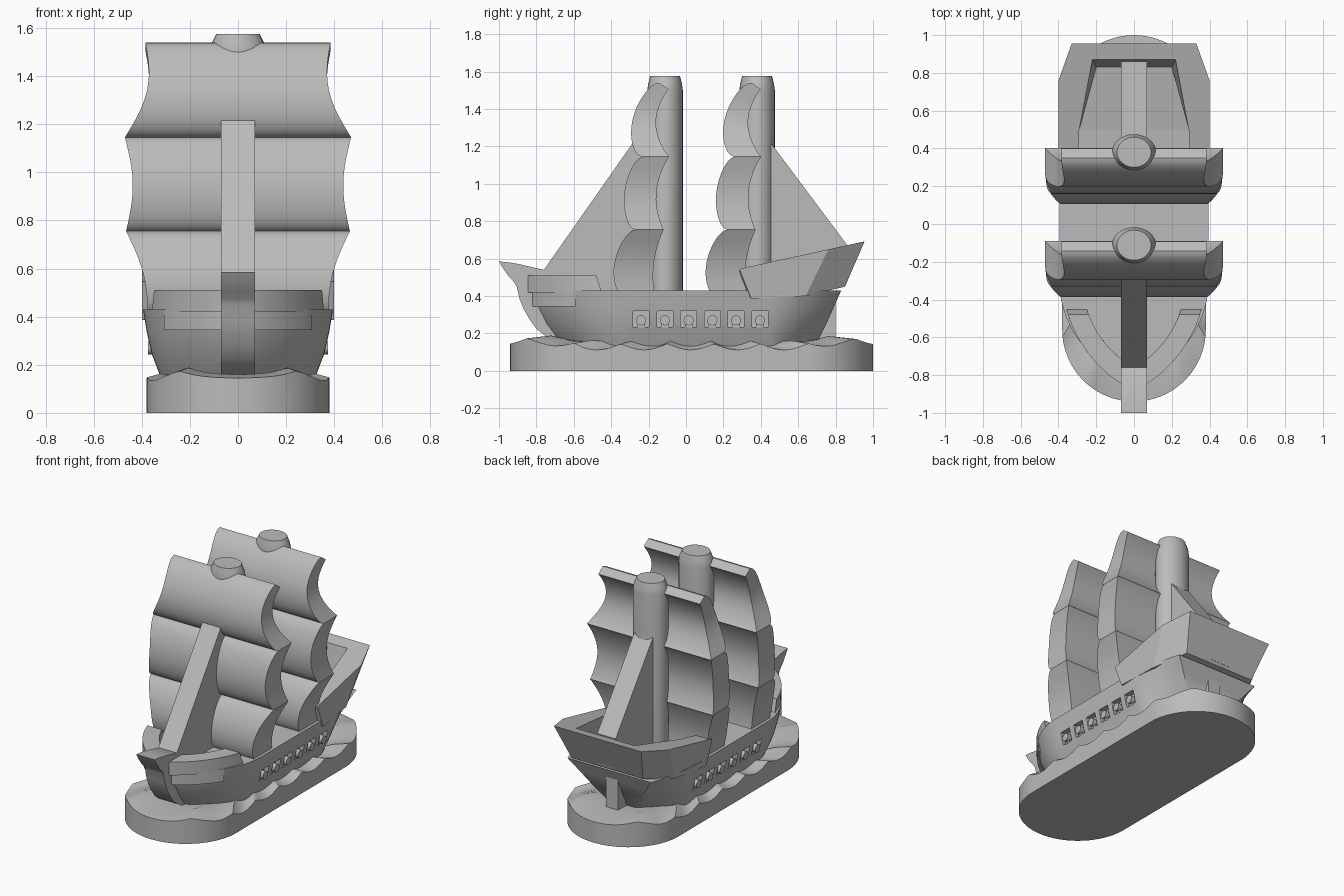
import bpy, bmesh, math
from mathutils import Vector

cube = bpy.data.objects.get("Cube")
if cube:
    bpy.data.objects.remove(cube, do_unlink=True)

GREY = (0.5, 0.5, 0.5, 1.0)
grey = bpy.data.materials.new("plain grey")
grey.use_nodes = True
grey.diffuse_color = GREY
grey.node_tree.nodes["Principled BSDF"].inputs["Base Color"].default_value = GREY


def finish(name, bm, smooth=None):
    """Turn a bmesh into a named grey object, optionally smooth below an angle."""
    bmesh.ops.recalc_face_normals(bm, faces=bm.faces)
    mesh = bpy.data.meshes.new(name)
    bm.to_mesh(mesh)
    bm.free()
    mesh.materials.append(grey)
    obj = bpy.data.objects.new(name, mesh)
    bpy.context.collection.objects.link(obj)
    if smooth:
        bpy.ops.object.select_all(action='DESELECT')
        obj.select_set(True)
        bpy.context.view_layer.objects.active = obj
        bpy.ops.object.shade_smooth_by_angle(angle=math.radians(smooth))
    return obj


def loft(name, rings, smooth=None):
    """Skin a stack of equal-length closed rings and cap both ends."""
    bm = bmesh.new()
    rows = [[bm.verts.new(p) for p in ring] for ring in rings]
    n = len(rows[0])
    for a, b in zip(rows, rows[1:]):
        for i in range(n):
            j = (i + 1) % n
            bm.faces.new((a[i], a[j], b[j], b[i]))
    bm.faces.new(rows[0])
    bm.faces.new(rows[-1])
    return finish(name, bm, smooth)


def plate(name, profile, half, smooth=None):
    """Side profile (y, z) extruded across the centre line."""
    return loft(name, [[(x, y, z) for y, z in profile] for x in (-half, half)], smooth)


# Sea base: rounded slab with a scalloped rim
RADIUS, BACK, FRONT = 0.38, 0.62, -0.56


def sea_outline():
    """Rounded ends joined by straight sides, counter-clockwise from the back right."""
    arc = [(RADIUS * math.cos(a), RADIUS * math.sin(a)) for a in
           (math.pi * i / 32 for i in range(33))]
    side = [BACK + (FRONT - BACK) * i / 64 for i in range(1, 64)]
    return ([(x, BACK + y) for x, y in arc] + [(-RADIUS, y) for y in side]
            + [(-x, FRONT - y) for x, y in arc] + [(RADIUS, y) for y in reversed(side)])


def sea_ring(scale, height):
    return [(x * scale, (y - 0.03) * scale + 0.03, height(y)) for x, y in sea_outline()]


def wave(y):
    ends = 0.03 * min(1, max(0, (abs(y - 0.03) - 0.6) / 0.2))
    return 0.112 + 0.033 * (1 - abs(math.sin(math.pi * (y + 0.1) / 0.25))) + ends


loft("sea_base", [sea_ring(1, lambda y: 0), sea_ring(1, wave),
                  sea_ring(0.85, lambda y: wave(y) + 0.015),
                  sea_ring(0.7, lambda y: 0.155), sea_ring(0.5, lambda y: 0.14)], 35)

# Hull: plan outlines stacked by height
# height, half width, bow y, stern y, stern narrowing
LEVELS = [(0.10, 0.30, -0.65, 0.68, 0.25), (0.17, 0.33, -0.71, 0.71, 0.35),
          (0.25, 0.36, -0.77, 0.75, 0.5), (0.34, 0.38, -0.815, 0.79, 0.65),
          (0.43, 0.395, -0.84, 0.83, 0.8)]


def bow_width(y, w, bow):
    t = min(1, max(0, (y - bow) / (-0.31 - bow)))
    return w * (1 - (1 - t) ** 2) ** 0.75


def hull_ring(z, w, bow, stern, narrow):
    side = []
    for i in range(17):
        y = bow + (-0.31 - bow) * (i / 16) ** 1.5
        side.append((max(0.012, bow_width(y, w, bow)), y))
    for i in range(9):
        t = i / 8
        side.append((w * (1 - (1 - narrow) * t ** 1.5), 0.45 + (stern - 0.45) * t))
    return [(x, y, z) for x, y in side] + [(-x, y, z) for x, y in reversed(side)]


hull = loft("hull", [hull_ring(*level) for level in LEVELS], 40)

# Gun ports cut into both sides, each with a short cannon on a block
PORTS = [-0.24 + 0.127 * i for i in range(6)]


def add_box(bm, size, centre):
    made = bmesh.ops.create_cube(bm, size=1)["verts"]
    bmesh.ops.scale(bm, vec=size, verts=made)
    bmesh.ops.translate(bm, vec=centre, verts=made)


cut = bmesh.new()
guns = bmesh.new()
for s in (-1, 1):
    for y in PORTS:
        add_box(cut, (0.09, 0.085, 0.085), (s * 0.38, y, 0.278))
        add_box(guns, (0.06, 0.04, 0.03), (s * 0.325, y, 0.247))
        made = bmesh.ops.create_cone(guns, cap_ends=True, segments=16, radius1=0.027,
                                     radius2=0.027, depth=0.08)["verts"]
        for v in made:
            v.co = Vector((v.co.z + s * 0.335, v.co.y + y, v.co.x + 0.27))
cutter = finish("port_cutter", cut)
cutter.hide_render = True
mod = hull.modifiers.new("ports", 'BOOLEAN')
mod.operation = 'DIFFERENCE'
mod.solver = 'EXACT'
mod.object = cutter
bpy.ops.object.select_all(action='DESELECT')
hull.select_set(True)
bpy.context.view_layer.objects.active = hull
bpy.ops.object.modifier_apply(modifier=mod.name)
bpy.data.objects.remove(cutter, do_unlink=True)
finish("cannons", guns, 40)


# Raised bow rail and the planking band below it
def bow_band(name, z0, z1, end0, end1, outer, inner):
    """Curved wall around the bow; outer and inner are (half width, bow y)."""
    rings = []
    for i in range(-16, 17):
        t = (abs(i) / 16) ** 1.5
        s = -1 if i < 0 else 1
        ring = []
        for (w, bow), z, end in ((outer, z0, end0), (outer, z1, end1),
                                 (inner, z1, end1), (inner, z0, end0)):
            y = bow + (end - bow) * t
            ring.append((s * bow_width(y, w, bow), y, z))
        rings.append(ring)
    loft(name, rings, 40)


bow_band("bow_rail", 0.42, 0.51, -0.45, -0.48, (0.375, -0.875), (0.27, -0.75))
bow_band("bow_planking", 0.345, 0.43, -0.59, -0.59, (0.39, -0.848), (0.34, -0.78))

# Stem post with its curled beak, and the rudder
plate("stem_and_beak", [(-1.0, 0.585), (-0.95, 0.58), (-0.89, 0.57), (-0.76, 0.54), (-0.6, 0.42),
                        (-0.6, 0.12), (-0.68, 0.15), (-0.757, 0.19), (-0.8, 0.225), (-0.835, 0.273),
                        (-0.868, 0.33), (-0.89, 0.385), (-0.905, 0.45), (-0.92, 0.475),
                        (-0.948, 0.505), (-0.98, 0.55)], 0.07, 35)
plate("rudder", [(0.6, 0.1), (0.8, 0.1), (0.8, 0.42), (0.6, 0.42)], 0.045)

# Stern castle: top outer, top inner, floor and bottom corner at each station
STATIONS = [((0.4, 0.285, 0.545), (0.3, 0.285, 0.545), (0.3, 0.3, 0.435), (0.4, 0.35, 0.385)),
            ((0.4, 0.76, 0.649), (0.29, 0.5, 0.592), (0.29, 0.5, 0.45), (0.37, 0.64, 0.4)),
            ((0.33, 0.955, 0.692), (0.22, 0.87, 0.673), (0.2, 0.83, 0.5), (0.27, 0.85, 0.45))]
bm = bmesh.new()
rows = []
for st in STATIONS:
    right = [bm.verts.new(p) for p in st]
    left = [bm.verts.new((-x, y, z)) for x, y, z in st]
    rows.append(right[:3] + left[2::-1] + [left[3], right[3]])
for a, b in zip(rows, rows[1:]):
    for i in range(8):
        j = (i + 1) % 8
        bm.faces.new((a[i], a[j], b[j], b[i]))
f, r = rows[0], rows[-1]
for face in ((f[0], f[1], f[2], f[7]), (f[5], f[4], f[3], f[6]), (f[2], f[3], f[6], f[7]),
             (r[0], r[5], r[6], r[7]), (r[0], r[1], r[4], r[5]), (r[1], r[2], r[3], r[4])):
    bm.faces.new(face)
finish("stern_castle", bm)

# Masts and their three-tier billowing sails
# height, front y, back y, half width at each yard; then the belly of each tier
YARDS = [(1.54, 0.35, 0.40, 0.385), (1.145, 0.262, 0.402, 0.47),
         (0.755, 0.222, 0.373, 0.465), (0.41, 0.155, 0.325, 0.375)]
BELLY = [(0.1, 0.07, 0.05), (0.08, 0.054, 0.03), (0.078, 0.028, 0.025)]


def sail(name, shift):
    rings = []
    for k, (front, back, pinch) in enumerate(BELLY):
        for i in range(0 if k == 0 else 1, 17):
            t = (1 - math.cos(math.pi * i / 16)) / 2
            z, yf, yb, w = (a + (b - a) * t for a, b in zip(YARDS[k], YARDS[k + 1]))
            bulge = math.sin(math.pi * t) if 0 < i < 16 else 0
            yf += shift - front * bulge ** 0.5
            yb += shift - back * bulge ** 0.85
            w -= pinch * bulge
            zb = z - 0.035 * (1 - t) * (k == 0)
            rings.append([(-w, yf, z), (w, yf, z), (w, yb, zb), (-w, yb, zb)])
    loft(name, rings, 32)


def mast(name, y):
    rings = []
    for z, rx, ry in ((0.4, 0.117, 0.095), (1.5, 0.117, 0.095),
                      (1.535, 0.11, 0.09), (1.575, 0.09, 0.08)):
        rings.append([(rx * math.cos(a), y + ry * math.sin(a), z)
                      for a in (2 * math.pi * i / 32 for i in range(32))])
    loft(name, rings, 30)


for label, shift in (("main", 0), ("fore", -0.492)):
    mast(label + "_mast", 0.38 + shift)
    sail(label + "_sails", shift)

# Triangular stay sails ahead of and behind the masts
plate("fore_stay", [(-0.28, 1.225), (-0.15, 1.225), (-0.15, 0.42), (-0.76, 0.42), (-0.76, 0.54)], 0.07)
plate("aft_stay", [(0.40, 1.29), (0.86, 0.675), (0.86, 0.47), (0.40, 0.42)], 0.07)
